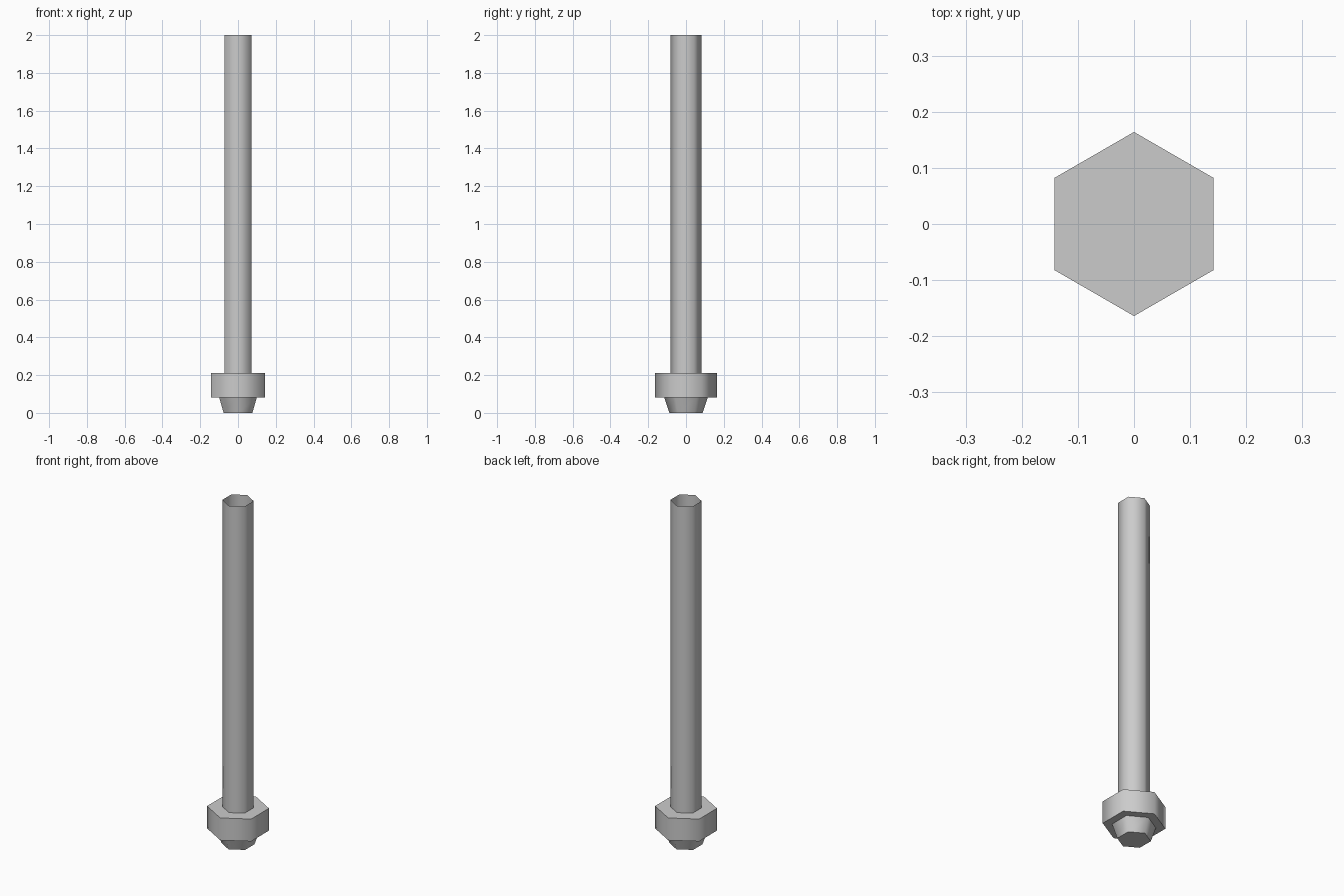
import bpy
import bmesh
from math import pi, radians, sin, cos

cube = bpy.data.objects.get("Cube")
if cube:
    bpy.data.objects.remove(cube, do_unlink=True)

SIDES = 6
GREY = (0.6, 0.6, 0.6, 1)
metal = bpy.data.materials.new("grey_metal")
metal.use_nodes = True
metal.diffuse_color = GREY
metal.node_tree.nodes["Principled BSDF"].inputs["Base Color"].default_value = GREY


def hex_part(name, bottom, top, cap_bottom=True, cap_top=True):
    """Six-sided part between two (radius, height) rings, corners on the y axis."""
    bm = bmesh.new()
    rings = []
    for radius, z in (bottom, top):
        angles = [pi / 2 + 2 * pi * i / SIDES for i in range(SIDES)]
        rings.append([bm.verts.new((radius * cos(a), radius * sin(a), z)) for a in angles])
    low, high = rings
    for i in range(SIDES):
        j = (i + 1) % SIDES
        bm.faces.new((low[i], low[j], high[j], high[i]))
    if cap_bottom:
        bm.faces.new(low[::-1])
    if cap_top:
        bm.faces.new(high)
    mesh = bpy.data.meshes.new(name)
    bm.to_mesh(mesh)
    bm.free()
    mesh.materials.append(metal)
    obj = bpy.data.objects.new(name, mesh)
    bpy.context.collection.objects.link(obj)
    # Round the sides, keep the rims sharp
    bpy.ops.object.select_all(action='DESELECT')
    obj.select_set(True)
    bpy.context.view_layer.objects.active = obj
    bpy.ops.object.shade_smooth_by_angle(angle=radians(62))
    return obj


# Tapered foot, hexagonal collar and open hollow shaft
hex_part("tapered_foot", (0.088, 0), (0.115, 0.082), cap_top=False)
hex_part("collar", (0.164, 0.082), (0.164, 0.212))
hex_part("hollow_shaft", (0.083, 0.212), (0.083, 2), cap_bottom=False, cap_top=False)
